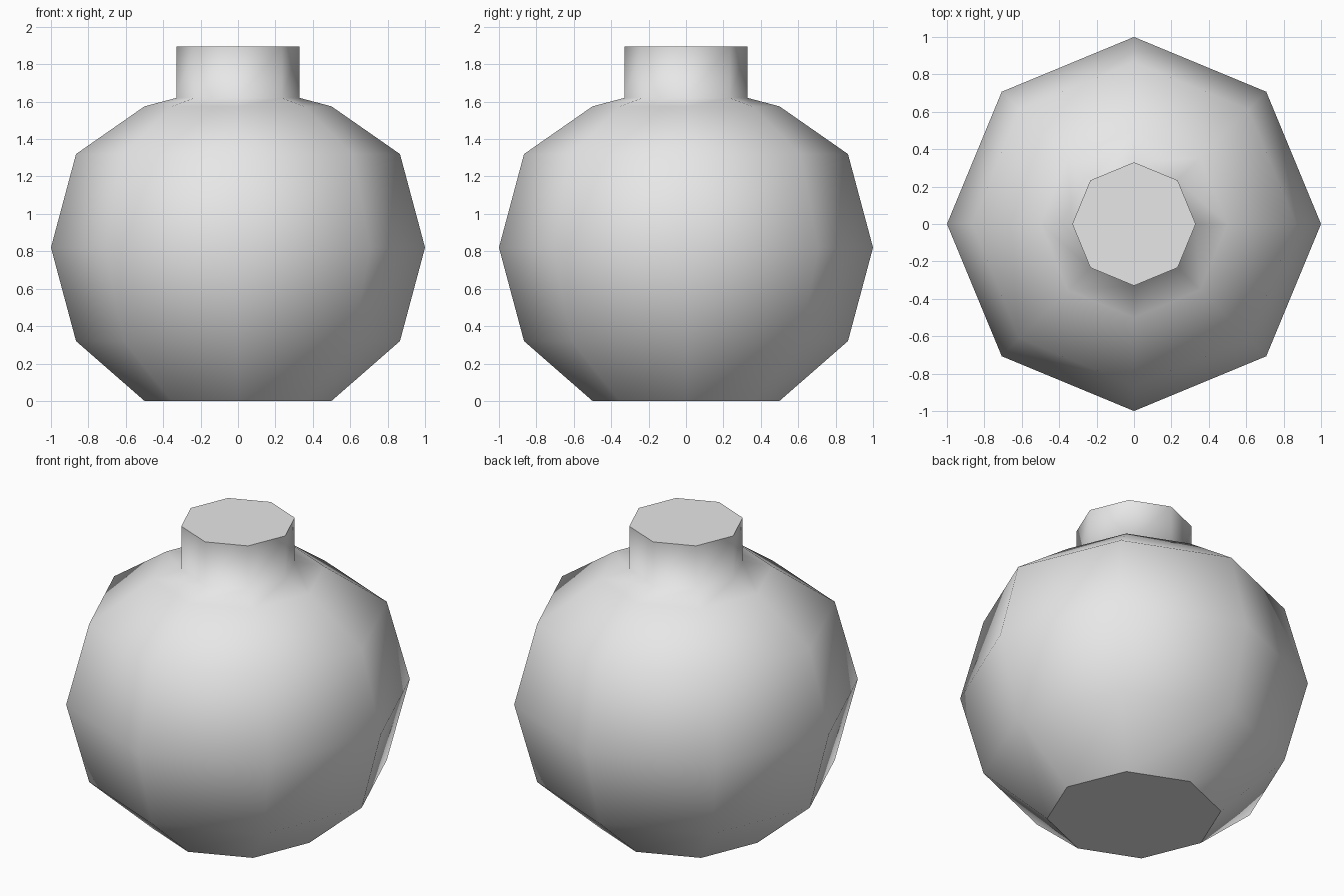
import bpy, bmesh, math

if "Cube" in bpy.data.objects:
    bpy.data.objects.remove(bpy.data.objects["Cube"])

SIDES = 8
# Profile from base rim to neck rim: (radius, height)
PROFILE = [(0.5, 0.0), (0.866, 0.32), (1.0, 0.82), (0.866, 1.32),
           (0.5, 1.575), (0.33, 1.62), (0.33, 1.895)]

grey = bpy.data.materials.new("light grey")
grey.diffuse_color = (0.8, 0.8, 0.8, 1.0)
grey.use_nodes = True
grey.node_tree.nodes["Principled BSDF"].inputs["Base Color"].default_value = grey.diffuse_color

# Body and neck: eight-sided rings joined by quads
bm = bmesh.new()
rings = []
for r, z in PROFILE:
    rings.append([bm.verts.new((r * math.cos(math.tau * i / SIDES),
                                r * math.sin(math.tau * i / SIDES), z))
                  for i in range(SIDES)])
for low, high in zip(rings, rings[1:]):
    for i in range(SIDES):
        j = (i + 1) % SIDES
        bm.faces.new((low[i], low[j], high[j], high[i])).smooth = True

# Flat base and top with sharp rims
for cap in (bm.faces.new(rings[0][::-1]), bm.faces.new(rings[-1])):
    for edge in cap.edges:
        edge.smooth = False

bmesh.ops.recalc_face_normals(bm, faces=bm.faces[:])
mesh = bpy.data.meshes.new("round_flask")
bm.to_mesh(mesh)
bm.free()
mesh.materials.append(grey)
bpy.context.collection.objects.link(bpy.data.objects.new("round_flask", mesh))
